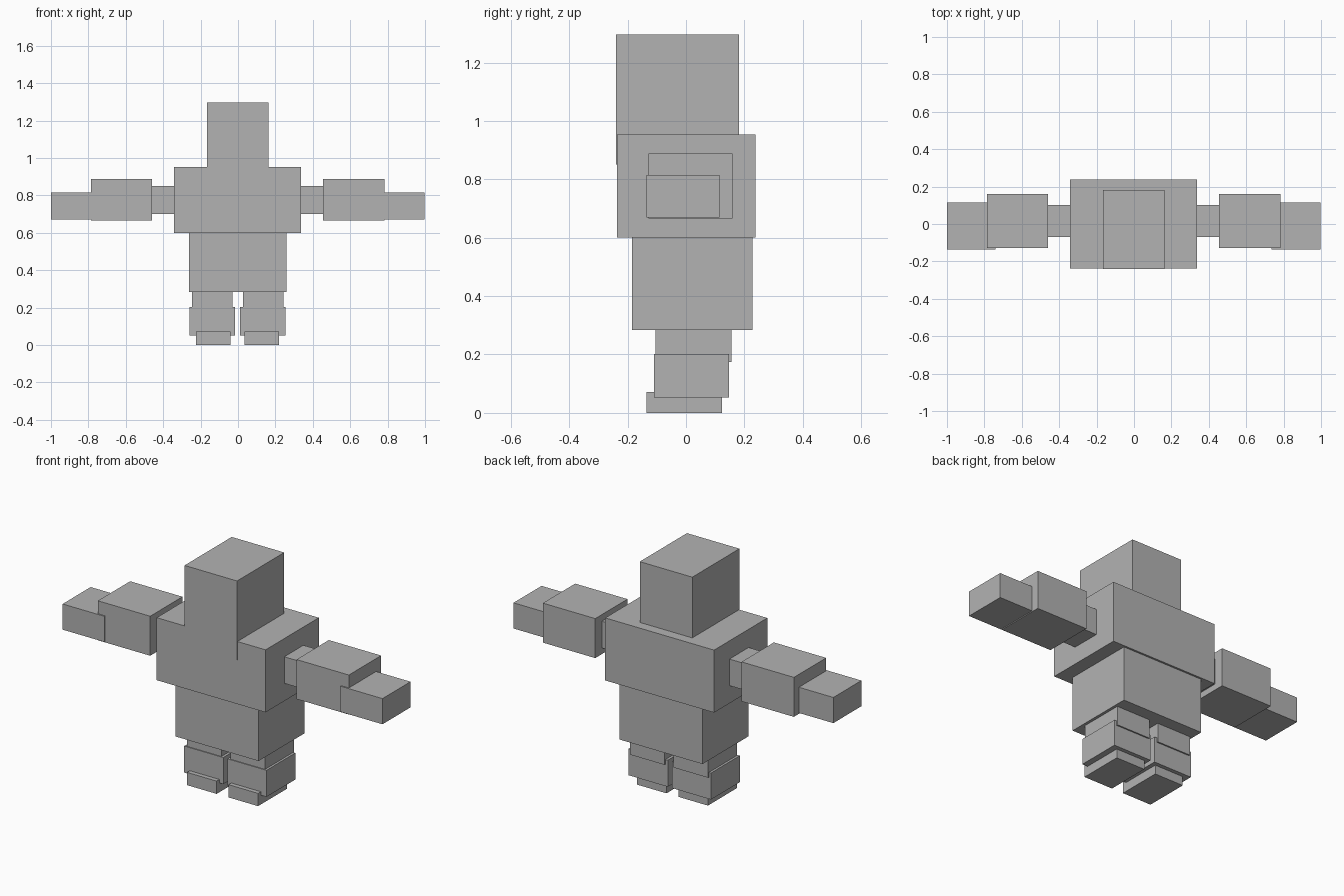
import bpy
from mathutils import Vector

default_cube = bpy.data.objects.get("Cube")
if default_cube:
    bpy.data.objects.remove(default_cube, do_unlink=True)

CENTRE_X = -0.002

grey = bpy.data.materials.new("plain grey")
grey.use_nodes = True
colour = (0.45, 0.45, 0.45, 1)
grey.diffuse_color = colour
grey.node_tree.nodes["Principled BSDF"].inputs["Base Color"].default_value = colour


def block(name, low, high):
    """Add a box spanning two opposite corners."""
    low, high = Vector(low), Vector(high)
    bpy.ops.mesh.primitive_cube_add(size=1, location=(0, 0, 0))
    ob = bpy.context.object
    ob.name = name
    for v in ob.data.vertices:
        v.co = (low + high) / 2 + v.co * (high - low)
    ob.location.x = CENTRE_X
    ob.data.materials.append(grey)
    return ob


def pair(name, low, high):
    """Add a box on the left and its mirror image on the right."""
    block("left_" + name, low, high)
    block("right_" + name, (-high[0], low[1], low[2]), (-low[0], high[1], high[2]))


# Head and body
block("head", (-0.164, -0.24, 0.85), (0.164, 0.181, 1.296))
block("chest", (-0.34, -0.237, 0.6), (0.34, 0.238, 0.953))
block("hips", (-0.26, -0.185, 0.284), (0.26, 0.227, 0.61))

# Arms
pair("upper_arm", (0.3, -0.07, 0.7), (0.5, 0.101, 0.85))
pair("forearm", (0.457, -0.128, 0.665), (0.784, 0.16, 0.888))
pair("hand", (0.738, -0.135, 0.67), (0.999, 0.115, 0.815))

# Legs
pair("upper_leg", (0.028, -0.105, 0.175), (0.244, 0.155, 0.3))
pair("lower_leg", (0.013, -0.11, 0.052), (0.257, 0.147, 0.202))
pair("foot", (0.037, -0.135, 0), (0.222, 0.124, 0.072))
